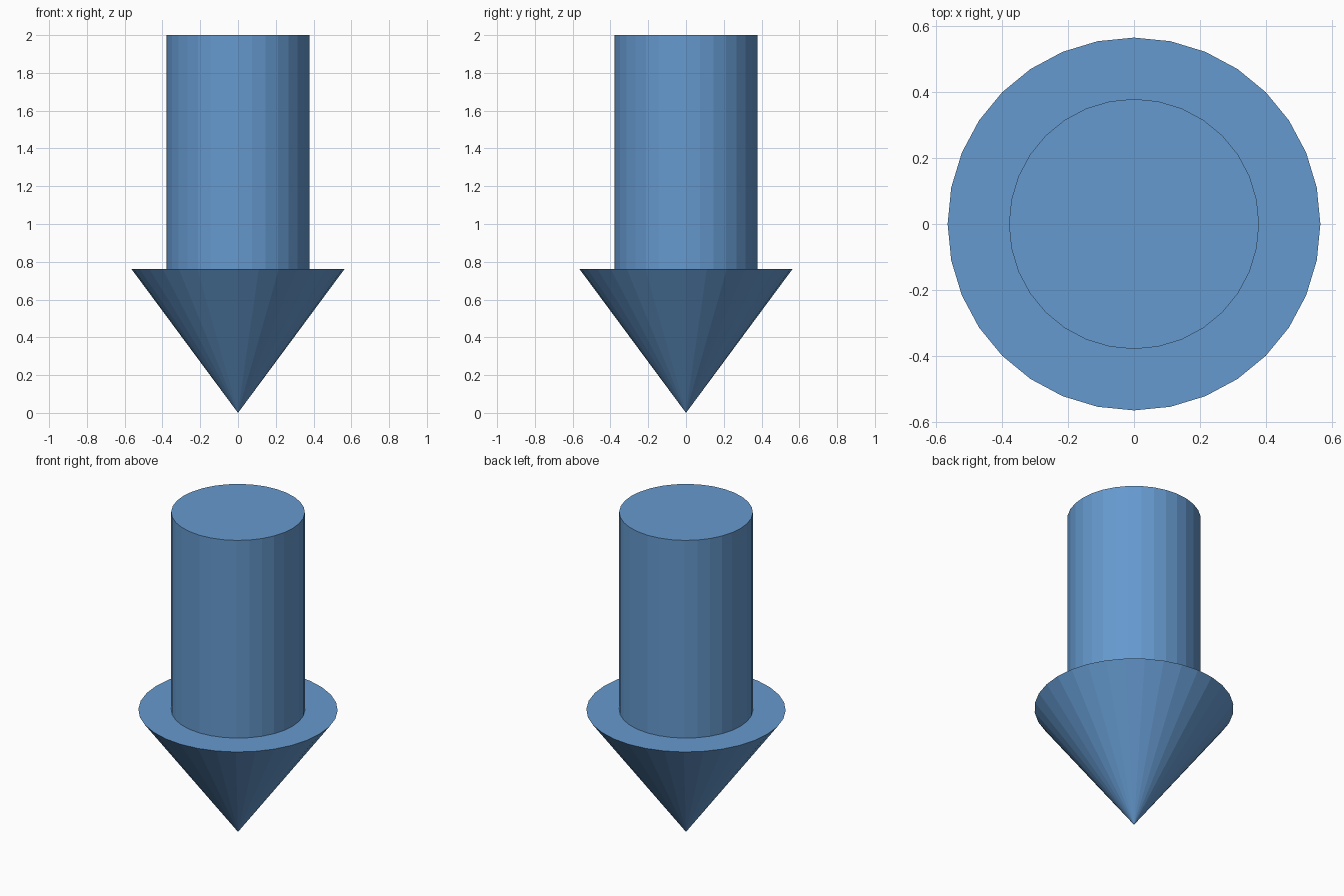
import bpy, bmesh
from mathutils import Vector

if "Cube" in bpy.data.objects:
    bpy.data.objects.remove(bpy.data.objects["Cube"])

SIDES = 32
HEAD_R, HEAD_H = 0.565, 0.763
SHAFT_R, TOP = 0.379, 2.0

bm = bmesh.new()

# Pointed head: cone with its tip on z = 0
bmesh.ops.create_cone(bm, cap_ends=True, segments=SIDES,
                      radius1=HEAD_R, radius2=0, depth=HEAD_H)
bmesh.ops.remove_doubles(bm, verts=bm.verts, dist=1e-5)
for v in bm.verts:
    v.co.z = HEAD_H / 2 - v.co.z
bmesh.ops.recalc_face_normals(bm, faces=bm.faces)

# Shoulder: step the flat cap in to the shaft radius
cap = max(bm.faces, key=lambda f: len(f.verts))
step = bmesh.ops.extrude_discrete_faces(bm, faces=[cap])["faces"][0]
k = SHAFT_R / HEAD_R
bmesh.ops.scale(bm, vec=Vector((k, k, 1)), verts=step.verts)

# Shaft: raise the inner disc to the top
top = bmesh.ops.extrude_discrete_faces(bm, faces=[step])["faces"][0]
bmesh.ops.translate(bm, vec=Vector((0, 0, TOP - HEAD_H)), verts=top.verts)
bmesh.ops.recalc_face_normals(bm, faces=bm.faces)

mesh = bpy.data.meshes.new("down_arrow")
bm.to_mesh(mesh)
bm.free()
arrow = bpy.data.objects.new("down_arrow", mesh)
bpy.context.collection.objects.link(arrow)

# Blue finish
blue = bpy.data.materials.new("blue")
blue.diffuse_color = (0.13, 0.32, 0.62, 1)
blue.use_nodes = True
blue.node_tree.nodes["Principled BSDF"].inputs["Base Color"].default_value = blue.diffuse_color
mesh.materials.append(blue)
